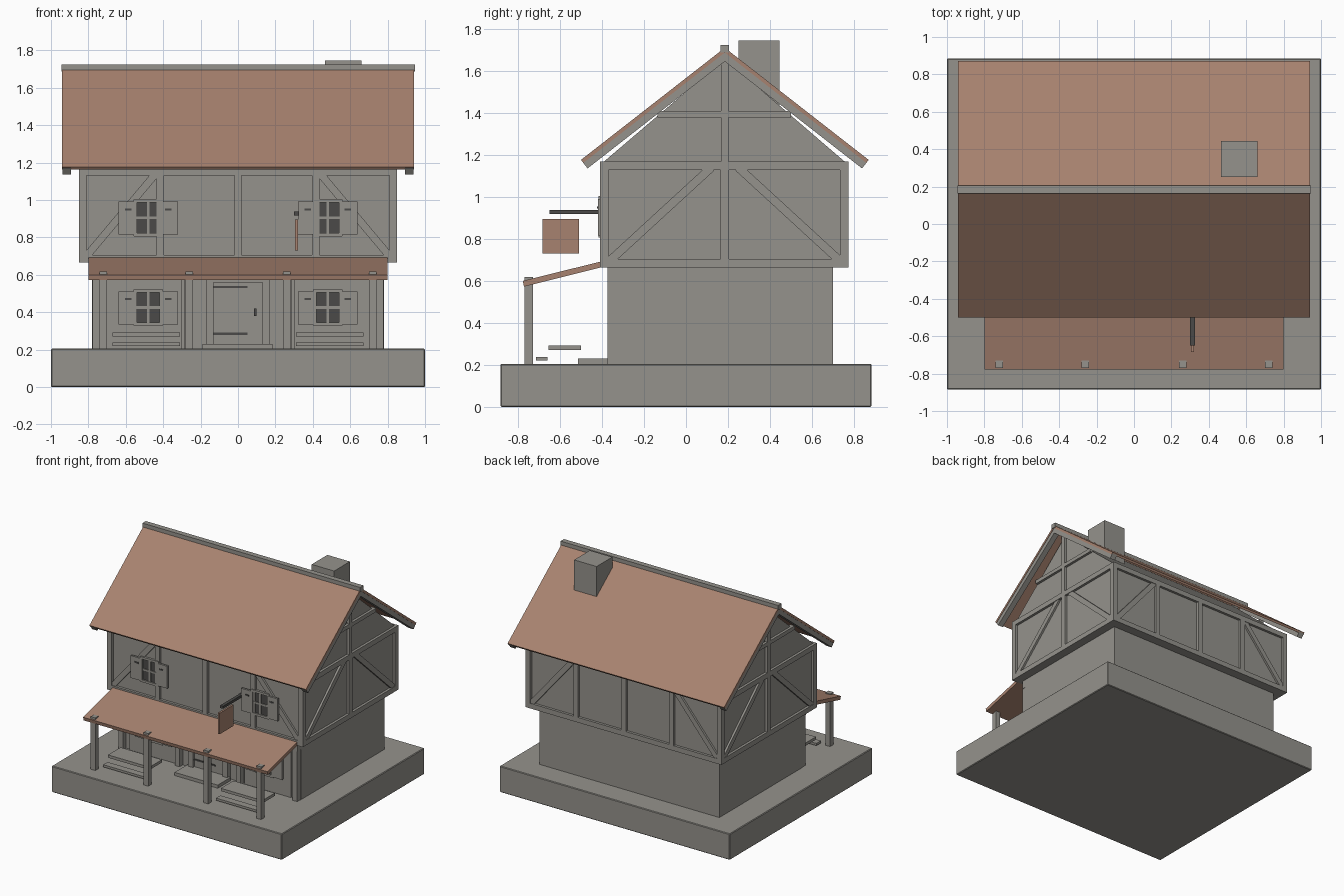
import bpy
import bmesh
from mathutils import Vector, Matrix

default_cube = bpy.data.objects.get("Cube")
if default_cube:
    bpy.data.objects.remove(default_cube, do_unlink=True)


def make_material(name, colour):
    material = bpy.data.materials.new(name)
    material.use_nodes = True
    material.diffuse_color = (*colour, 1)
    shader = material.node_tree.nodes["Principled BSDF"]
    shader.inputs["Base Color"].default_value = (*colour, 1)
    shader.inputs["Roughness"].default_value = 0.9
    return material


STONE = make_material("warm grey", (0.3, 0.29, 0.265))
TILE = make_material("clay brown", (0.39, 0.225, 0.16))
DARK = make_material("dark grey", (0.07, 0.068, 0.065))


def finish(name, mesh_data, material):
    mesh = bpy.data.meshes.new(name)
    bmesh.ops.recalc_face_normals(mesh_data, faces=mesh_data.faces)
    mesh_data.to_mesh(mesh)
    mesh_data.free()
    mesh.materials.append(material)
    part = bpy.data.objects.new(name, mesh)
    bpy.context.collection.objects.link(part)
    return part


def box(name, xs, ys, zs, material=STONE):
    """Upright box from three (low, high) ranges."""
    mesh_data = bmesh.new()
    ranges = (xs, ys, zs)
    centre = Vector([(low + high) / 2 for low, high in ranges])
    size = [abs(high - low) for low, high in ranges]
    matrix = Matrix.Translation(centre) @ Matrix.Diagonal((*size, 1))
    bmesh.ops.create_cube(mesh_data, size=1, matrix=matrix)
    return finish(name, mesh_data, material)


def beam(name, start, end, normal, width, depth, material=STONE):
    """Sloping beam between two points; depth runs along the normal."""
    start, end, normal = Vector(start), Vector(end), Vector(normal)
    along = end - start
    across = normal.cross(along).normalized()
    matrix = Matrix((along, across * width, normal * depth)).transposed().to_4x4()
    matrix.translation = (start + end) / 2
    mesh_data = bmesh.new()
    bmesh.ops.create_cube(mesh_data, size=1, matrix=matrix)
    return finish(name, mesh_data, material)


def prism(name, profile, xs, material=STONE):
    """Extrude a (y, z) profile along x."""
    mesh_data = bmesh.new()
    face = mesh_data.faces.new([mesh_data.verts.new((xs[0], y, z)) for y, z in profile])
    grown = bmesh.ops.extrude_face_region(mesh_data, geom=[face])
    moved = [v for v in grown["geom"] if isinstance(v, bmesh.types.BMVert)]
    bmesh.ops.translate(mesh_data, verts=moved, vec=(xs[1] - xs[0], 0, 0))
    return finish(name, mesh_data, material)


def around(centre, width):
    return centre - width / 2, centre + width / 2


def mirrored(side, low, high):
    return tuple(sorted((side * low, side * high)))


SIDES = (("left", 1), ("right", -1))
FRONT, BACK, MID = -0.41, 0.775, 0.185   # upper floor faces and ridge line
HALF = 0.85                              # half width of the upper floor
LOW, HIGH = 0.665, 1.17                  # upper floor heights
T, INSET = 0.04, 0.02                    # timber width and wall recess
GROUND = 0.205

# Base and ground floor
base = box("base", (-1, 1), (-0.885, 0.885), (0, GROUND))
bevel = base.modifiers.new("soft edge", "BEVEL")
bevel.width, bevel.segments = 0.005, 1
box("ground_floor", (-0.78, 0.78), (-0.335, 0.7), (GROUND, LOW))
for label, side in SIDES:
    for place, x in (("corner", 0.757), ("inner", 0.265), ("door", 0.15)):
        box(f"{label}_{place}_post", around(side * x, T), (-0.375, -0.33), (GROUND, LOW))
    box(f"{label}_front_panel", mirrored(side, 0.3, 0.7), (-0.345, -0.33), (GROUND, LOW))
box("front_lintel", (-0.78, 0.78), (-0.375, -0.33), (0.6, LOW))
box("door_lintel", (-0.15, 0.15), (-0.37, -0.33), (0.56, 0.6))

# Door, hinges, handle and step
box("door", (-0.13, 0.13), (-0.352, -0.33), (GROUND, 0.56))
for label, z in (("lower", 0.285), ("upper", 0.535)):
    box(f"{label}_door_hinge", (-0.13, 0.05), (-0.357, -0.352), around(z, 0.012), DARK)
box("door_handle", (0.085, 0.1), (-0.362, -0.352), (0.38, 0.42), DARK)
box("door_step", (-0.19, 0.185), (-0.515, -0.355), (GROUND, 0.23))

# Upper floor walls and gables
box("upper_walls", (-HALF + INSET, HALF - INSET), (FRONT + INSET, BACK - INSET), (LOW, HIGH))
prism("gable_walls", [(FRONT + INSET, HIGH), (BACK - INSET, HIGH), (MID, 1.66)],
      (-HALF + INSET, HALF - INSET))

# Timber frame on the front and back
for label, inner, outer, direction in (("front", FRONT + T, FRONT, -1), ("back", BACK - T, BACK, 1)):
    depth = tuple(sorted((inner, outer)))
    for z, rail in ((LOW, "lower"), (HIGH - T, "upper")):
        box(f"{label}_{rail}_rail", (-HALF, HALF), depth, (z, z + T))
    for x in (-0.83, -0.415, 0, 0.415, 0.83):
        box(f"{label}_post", around(x, T), depth, (LOW, HIGH))
    for _, side in SIDES:
        beam(f"{label}_brace", (side * 0.81, (inner + outer) / 2, 0.7),
             (side * 0.44, (inner + outer) / 2, 1.14), (0, direction, 0), T, T * 0.8)

# Timber frame on the sides and gables
for label, side in SIDES:
    depth = mirrored(side, HALF - T, HALF)
    for z, rail in ((LOW, "lower"), (HIGH - T, "upper")):
        box(f"{label}_{rail}_rail", depth, (FRONT, BACK), (z, z + T))
    box(f"{label}_middle_post", depth, around(MID, T), (LOW, HIGH))
    for outer, inner in ((-0.37, 0.12), (0.74, 0.25)):
        beam(f"{label}_side_brace", (side * (HALF - T / 2), outer, 0.69),
             (side * (HALF - T / 2), inner, 1.14), (side, 0, 0), T, T * 0.8)
    box(f"{label}_king_post", depth, around(MID, 0.035), (1.16, 1.67))
    box(f"{label}_collar_beam", depth, (-0.135, 0.5), (1.38, 1.41))

# Main roof: panels, verge rafters, ridge and chimney
for label, direction in (("front", -1), ("back", 1)):
    eave = Vector((0, MID + direction * 0.68, 1.17))
    ridge = Vector((0, MID, 1.7))
    beam(f"{label}_roof", eave, ridge, (1, 0, 0), 0.018, 1.88, TILE)
    for side_label, side in SIDES:
        drop = Vector((side * 0.915, -direction * 0.013, -0.017))
        beam(f"{side_label}_{label}_rafter", eave + drop, ridge + drop, (1, 0, 0), 0.042, 0.045)
box("ridge_beam", (-0.945, 0.945), around(MID, 0.042), (1.688, 1.725))
box("chimney", (0.465, 0.66), (0.25, 0.445), (1.4, 1.745))

# Porch roof and posts
prism("porch_roof", [(-0.385, 0.698), (-0.778, 0.6), (-0.772, 0.573), (-0.385, 0.67)],
      (-0.8, 0.8), TILE)
for x in (-0.72, -0.26, 0.26, 0.72):
    box("porch_post", around(x, T), (-0.77, -0.73), (GROUND, 0.618))

# Benches
for label, side in SIDES:
    span = mirrored(side, 0.31, 0.67)
    box(f"{label}_bench_seat", span, (-0.655, -0.5), (0.27, 0.292))
    box(f"{label}_bench_foot_board", span, (-0.715, -0.66), (0.22, 0.238))


def window(name, x, z, wall):
    """Framed window with four panes and a pair of open shutters."""
    face = wall - 0.018
    box(f"{name}_glass", around(x, 0.14), (wall - 0.008, wall), around(z, 0.18), DARK)
    for side in (-1, 1):
        box(f"{name}_frame_side", around(x + side * 0.07, 0.018), (face, wall), around(z, 0.195))
        box(f"{name}_frame_rail", around(x, 0.15), (face, wall), around(z + side * 0.09, 0.018))
        box(f"{name}_shutter", around(x + side * 0.119, 0.08), (face - 0.004, wall - 0.006),
            around(z - 0.002, 0.175))
        box(f"{name}_hinge", around(x + side * 0.107, 0.034), (face - 0.008, face - 0.004),
            around(z + 0.045, 0.011), DARK)
    box(f"{name}_mullion", around(x, 0.014), (face + 0.004, wall), around(z, 0.18))
    box(f"{name}_crossbar", around(x, 0.14), (face + 0.004, wall), around(z, 0.014))


for label, side in SIDES:
    window(f"{label}_lower_window", side * 0.48, 0.425, -0.345)
    window(f"{label}_upper_window", side * 0.48, 0.905, FRONT + 0.012)

# Hanging sign
box("sign_arm", (0.3, 0.325), (-0.65, FRONT + INSET), (0.918, 0.938), DARK)
box("sign_board", (0.305, 0.32), (-0.685, -0.51), (0.73, 0.895), TILE)
